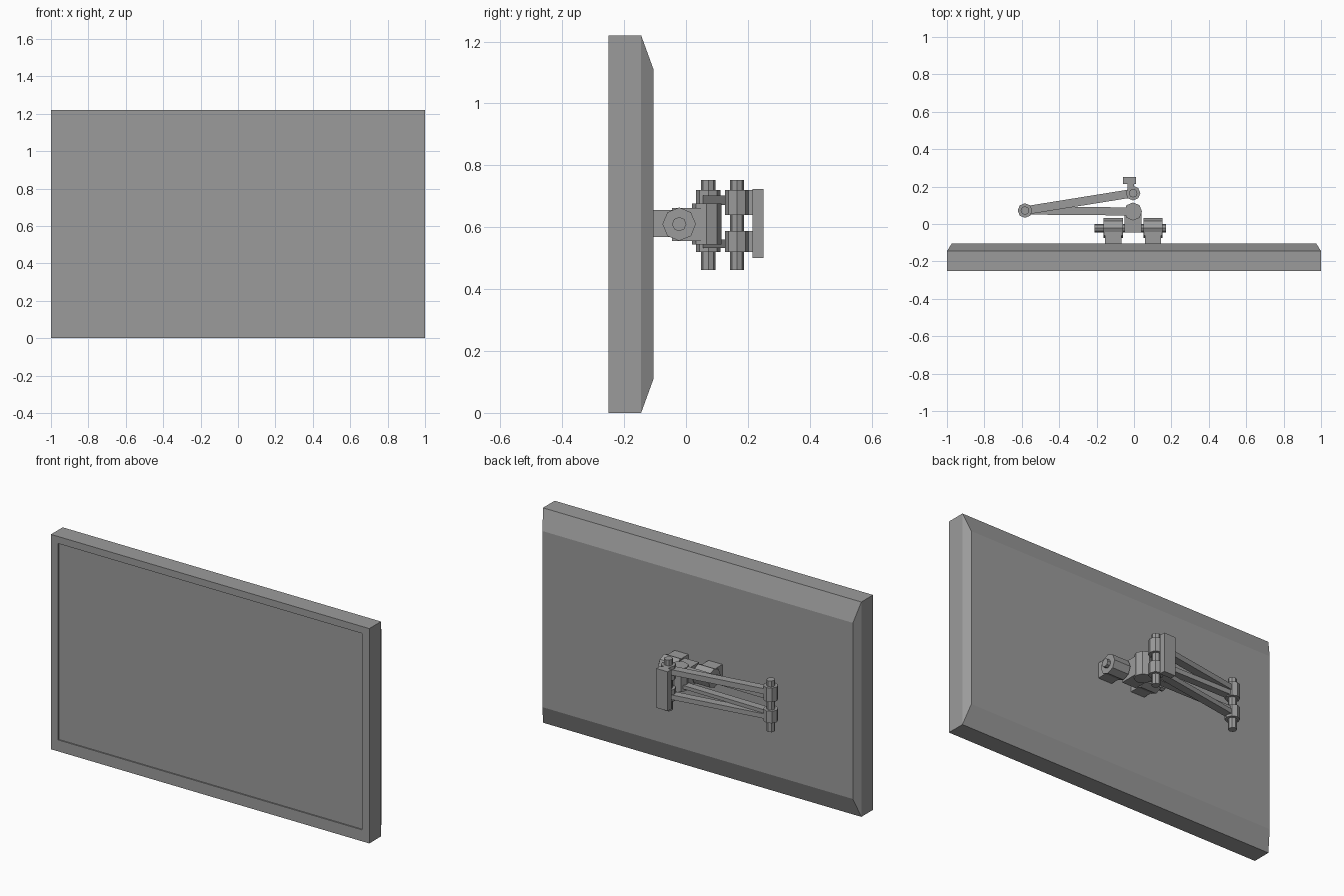
import bpy, bmesh, math
from mathutils import Vector, Matrix

if "Cube" in bpy.data.objects:
    bpy.data.objects.remove(bpy.data.objects["Cube"])

# Dark grey finish shared by every part
grey = bpy.data.materials.new("dark_grey")
grey.diffuse_color = (0.33, 0.33, 0.33, 1)
grey.use_nodes = True
grey.node_tree.nodes["Principled BSDF"].inputs["Base Color"].default_value = grey.diffuse_color


def finish(name, bm):
    bmesh.ops.recalc_face_normals(bm, faces=bm.faces)
    me = bpy.data.meshes.new(name)
    bm.to_mesh(me)
    bm.free()
    me.materials.append(grey)
    ob = bpy.data.objects.new(name, me)
    bpy.context.collection.objects.link(ob)
    return ob


def box(name, x, y, z):
    bm = bmesh.new()
    bmesh.ops.create_cube(bm, size=1)
    for v in bm.verts:
        v.co = Vector([(r[0] + r[1]) / 2 + c * (r[1] - r[0]) for r, c in zip((x, y, z), v.co)])
    return finish(name, bm)


def barrel(name, a, b, r):
    """Octagonal cylinder from point a to point b."""
    a, b = Vector(a), Vector(b)
    d = b - a
    rot = Matrix.Rotation(math.pi / 2, 4, 'Y') if abs(d.x) > abs(d.z) else Matrix()
    bm = bmesh.new()
    bmesh.ops.create_cone(bm, cap_ends=True, segments=8, radius1=r, radius2=r, depth=d.length,
                          matrix=Matrix.Translation((a + b) / 2) @ rot)
    return finish(name, bm)


def arm(name, p, q, z, width):
    """Straight bar in plan from p to q."""
    p, q = Vector(p), Vector(q)
    d = q - p
    n = Vector((-d.y, d.x)).normalized() * width / 2
    bm = bmesh.new()
    f = bm.faces.new([bm.verts.new((c.x, c.y, z[0])) for c in (p + n, q + n, q - n, p - n)])
    up = bmesh.ops.extrude_face_region(bm, geom=[f])['geom']
    for v in up:
        if isinstance(v, bmesh.types.BMVert):
            v.co.z = z[1]
    return finish(name, bm)


# Screen: rectangular rings from the recessed panel round to the sloped back
bm = bmesh.new()
rings = [(-0.243, 0.955, 0.065, 1.18), (-0.25, 0.955, 0.065, 1.18), (-0.25, 1, 0, 1.22),
         (-0.145, 1, 0, 1.22), (-0.105, 0.975, 0.11, 1.11)]
loops = [[bm.verts.new(c) for c in ((-w, y, lo), (w, y, lo), (w, y, hi), (-w, y, hi))]
         for y, w, lo, hi in rings]
for a, b in zip(loops, loops[1:]):
    for i in range(4):
        j = (i + 1) % 4
        bm.faces.new((a[i], a[j], b[j], b[i]))
bm.faces.new(loops[0])
bm.faces.new(loops[-1])
finish("television", bm)

# Tilt hinge: two screen brackets, cross pin and central knuckle
HY, HZ = -0.022, 0.61
for side, x0, x1 in (("left", -0.163, -0.06), ("right", 0.05, 0.153)):
    box(side + "_bracket", (x0 + 0.008, x1 - 0.008), (-0.108, HY), (0.568, 0.655))
    barrel(side + "_tilt_barrel", (x0, HY, HZ), (x1, HY, HZ), 0.054)
barrel("tilt_pin", (-0.21, HY, HZ), (0.172, HY, HZ), 0.023)
box("knuckle_neck", (-0.05, 0.04), (-0.045, 0.055), (0.555, 0.662))

# Swivel joints in plan
WALL, ELBOW, HEAD = (-0.005, 0.165), (-0.583, 0.072), (-0.005, 0.067)
barrel("swivel_head", (*HEAD, 0.545), (*HEAD, 0.677), 0.048)

# Wall and elbow pins
for name, (x, y) in (("wall", WALL), ("elbow", ELBOW)):
    barrel(name + "_pin", (x, y, 0.462), (x, y, 0.753), 0.023)

# Upper and lower barrels, arms and wall stems
for level, z0, z1, rear, front in (("upper", 0.64, 0.72, (0.672, 0.703), (0.645, 0.672)),
                                   ("lower", 0.52, 0.588, (0.533, 0.56), (0.56, 0.58))):
    for name, (x, y) in (("wall", WALL), ("elbow", ELBOW)):
        barrel(f"{level}_{name}_barrel", (x, y, z0), (x, y, z1), 0.039)
    arm(level + "_rear_arm", ELBOW, WALL, rear, 0.045)
    arm(level + "_front_arm", ELBOW, HEAD, front, 0.043)
    box(level + "_wall_stem", (-0.035, 0.0), (0.18, 0.225), (z0, z1))

# Wall plate
box("wall_plate", (-0.06, 0.012), (0.215, 0.25), (0.5, 0.723))
